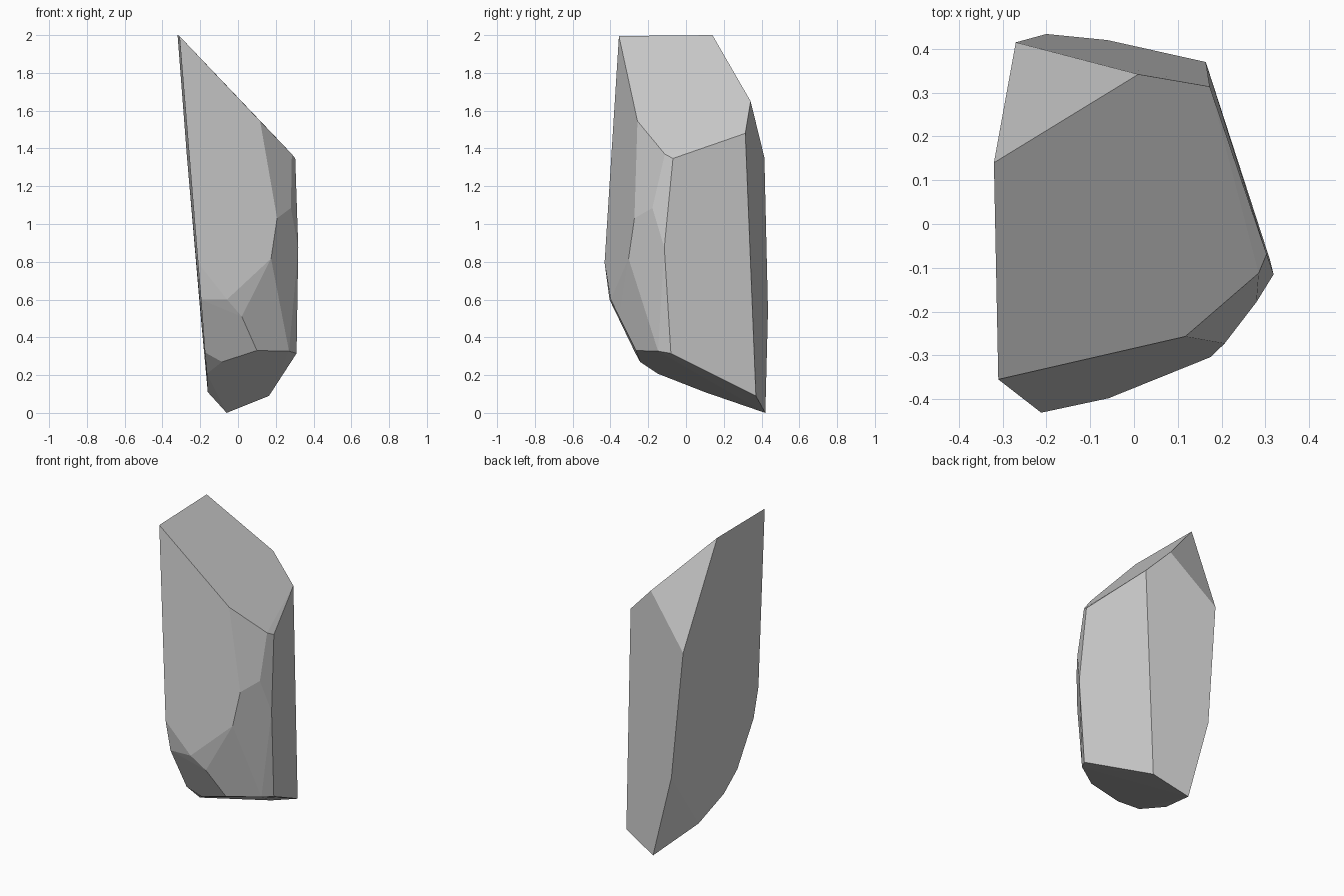
import bpy, bmesh, math

if "Cube" in bpy.data.objects:
    bpy.data.objects.remove(bpy.data.objects["Cube"])

# Corner rings of the faceted stone, from the slanted top to the base
crown = [(-.31, -.355, 1.995), (-.32, .14, 2.0), (.01, .342, 1.65), (.173, .314, 1.48),
         (.303, -.069, 1.347), (.285, -.112, 1.37), (.117, -.257, 1.545), (-.27, .415, 1.352)]
waist = [(.28, -.178, 1.085), (.207, -.273, 1.03), (.319, -.115, .875), (.175, -.304, .817),
         (-.212, -.431, .795), (.095, -.335, .72), (-.2, .434, .54)]
lower = [(-.058, -.398, .6), (-.196, -.405, .6), (.02, -.354, .51)]
base = [(.31, -.08, .315), (.27, -.148, .327), (.1, -.265, .33), (-.085, -.243, .27),
        (-.175, -.27, .32), (-.165, -.148, .207), (-.16, .1, .11),
        (-.06, .42, 0), (.164, .37, .09)]

# Stone: shrink-wrap the corners, then merge nearly flat facets
bm = bmesh.new()
for co in crown + waist + lower + base:
    bm.verts.new(co)
hull = bmesh.ops.convex_hull(bm, input=bm.verts[:])
loose = [v for v in bm.verts if not v.link_faces]
bmesh.ops.delete(bm, geom=loose, context='VERTS')
bmesh.ops.dissolve_limit(bm, angle_limit=math.radians(1.5), verts=bm.verts[:], edges=bm.edges[:])
bmesh.ops.recalc_face_normals(bm, faces=bm.faces[:])

mesh = bpy.data.meshes.new("stone")
bm.to_mesh(mesh)
bm.free()
stone = bpy.data.objects.new("stone", mesh)
bpy.context.collection.objects.link(stone)
